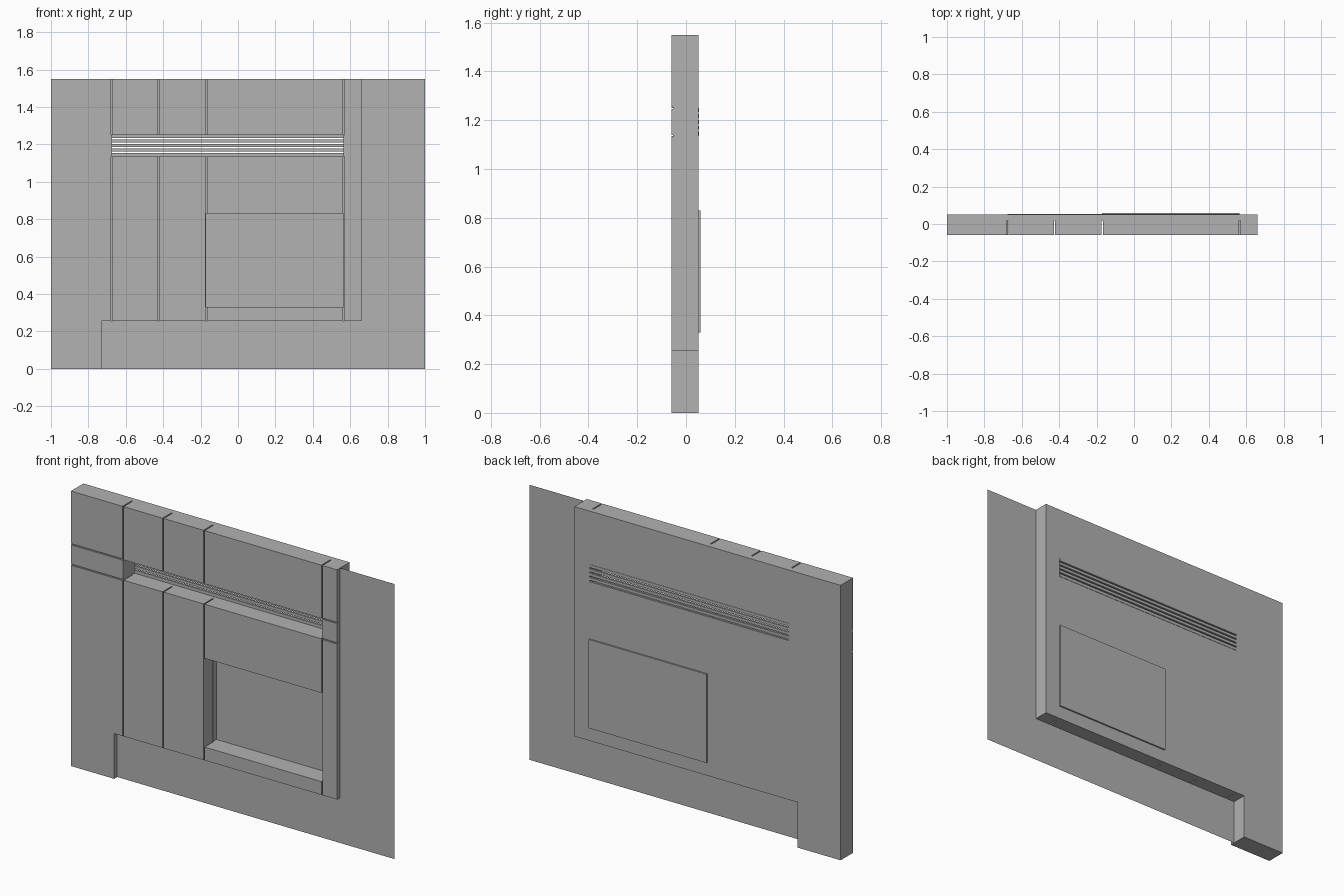
import bpy, bmesh
from mathutils import Vector

default = bpy.data.objects.get("Cube")
if default:
    bpy.data.objects.remove(default, do_unlink=True)

# Main dimensions
FRONT, BACK, SHEET_Y = -0.06, 0.051, -0.033
LEFT, RIGHT, EDGE = -1.0, 0.66, 1.0
STEP_X, STEP_Z, TOP = -0.73, 0.255, 1.55
SLOT_X0, SLOT_X1, SLOT_Z0, SLOT_Z1 = -0.675, 0.565, 1.135, 1.25
WIN_X0, WIN_X1, WIN_Z0, WIN_Z1 = -0.17, 0.565, 0.33, 0.83
GAP = 0.007

grey = bpy.data.materials.new("plain_grey")
grey.use_nodes = True
colour = (0.445, 0.445, 0.445, 1.0)
grey.diffuse_color = colour
grey.node_tree.nodes["Principled BSDF"].inputs["Base Color"].default_value = colour


def finish(name, bm):
    mesh = bpy.data.meshes.new(name)
    bm.to_mesh(mesh)
    bm.free()
    mesh.materials.append(grey)
    obj = bpy.data.objects.new(name, mesh)
    bpy.context.collection.objects.link(obj)
    return obj


def boxes(name, spans):
    """One object holding boxes given as (x0, x1, y0, y1, z0, z1)."""
    bm = bmesh.new()
    for x0, x1, y0, y1, z0, z1 in spans:
        verts = bmesh.ops.create_cube(bm, size=1)["verts"]
        for v in verts:
            v.co = Vector((x0 + (v.co.x + 0.5) * (x1 - x0),
                           y0 + (v.co.y + 0.5) * (y1 - y0),
                           z0 + (v.co.z + 0.5) * (z1 - z0)))
    return finish(name, bm)


def profile(name, outline, y, depth=0.0):
    """Flat outline in x and z, pushed back by depth."""
    bm = bmesh.new()
    face = bm.faces.new([bm.verts.new((x, y, z)) for x, z in outline])
    if depth:
        ext = bmesh.ops.extrude_face_region(bm, geom=[face])["geom"]
        bmesh.ops.translate(bm, vec=(0, depth, 0),
                            verts=[e for e in ext if isinstance(e, bmesh.types.BMVert)])
        bmesh.ops.recalc_face_normals(bm, faces=bm.faces[:])
    return finish(name, bm)


def cut(target, spans):
    cutter = boxes("cutter", spans)
    cutter.hide_render = True
    mod = target.modifiers.new("cut", 'BOOLEAN')
    mod.operation = 'DIFFERENCE'
    mod.solver = 'EXACT'
    mod.object = cutter
    bpy.context.view_layer.objects.active = target
    bpy.ops.object.modifier_apply(modifier=mod.name)
    bpy.data.objects.remove(cutter, do_unlink=True)


# Thick wall slab with a leg at one side
wall = profile("wall_panel", [(LEFT, 0), (STEP_X, 0), (STEP_X, STEP_Z),
                              (RIGHT, STEP_Z), (RIGHT, TOP), (LEFT, TOP)],
               FRONT, BACK - FRONT)

# Window and vent openings
cut(wall, [(WIN_X0, WIN_X1, -0.2, 0.2, WIN_Z0, WIN_Z1),
           (SLOT_X0, SLOT_X1, -0.2, 0.2, SLOT_Z0, SLOT_Z1)])

# Vertical panel joints, above and below the vent band
joints = []
for x in (SLOT_X0, -0.425, WIN_X0, SLOT_X1):
    for z0, z1 in ((0.2, SLOT_Z0), (SLOT_Z1, 1.6)):
        joints.append((x - GAP / 2, x + GAP / 2, -0.2, 0.02, z0, z1))
cut(wall, joints)

# Shallow horizontal joints on both ends of the vent band
cut(wall, [(x0, x1, -0.2, FRONT + 0.006, z - GAP / 2, z + GAP / 2)
           for z in (SLOT_Z0, SLOT_Z1)
           for x0, x1 in ((-1.1, SLOT_X0), (SLOT_X1, 0.7))])

# Vent slats with narrow gaps between them
gaps = [1.157, 1.181, 1.205, 1.229]
lows = [SLOT_Z0] + [z + 0.004 for z in gaps]
highs = [z - 0.004 for z in gaps] + [SLOT_Z1]
boxes("vent_slats", [(SLOT_X0, SLOT_X1, 0.042, 0.053, a, b)
                     for a, b in zip(lows, highs)])

# Plate closing the window from behind
boxes("window_back_plate", [(WIN_X0, WIN_X1, 0.05, 0.06, WIN_Z0, WIN_Z1)])

# Thin sheet beside and below the slab
profile("thin_sheet", [(STEP_X, 0), (EDGE, 0), (EDGE, TOP), (RIGHT, TOP),
                       (RIGHT, STEP_Z), (STEP_X, STEP_Z)], SHEET_Y)
